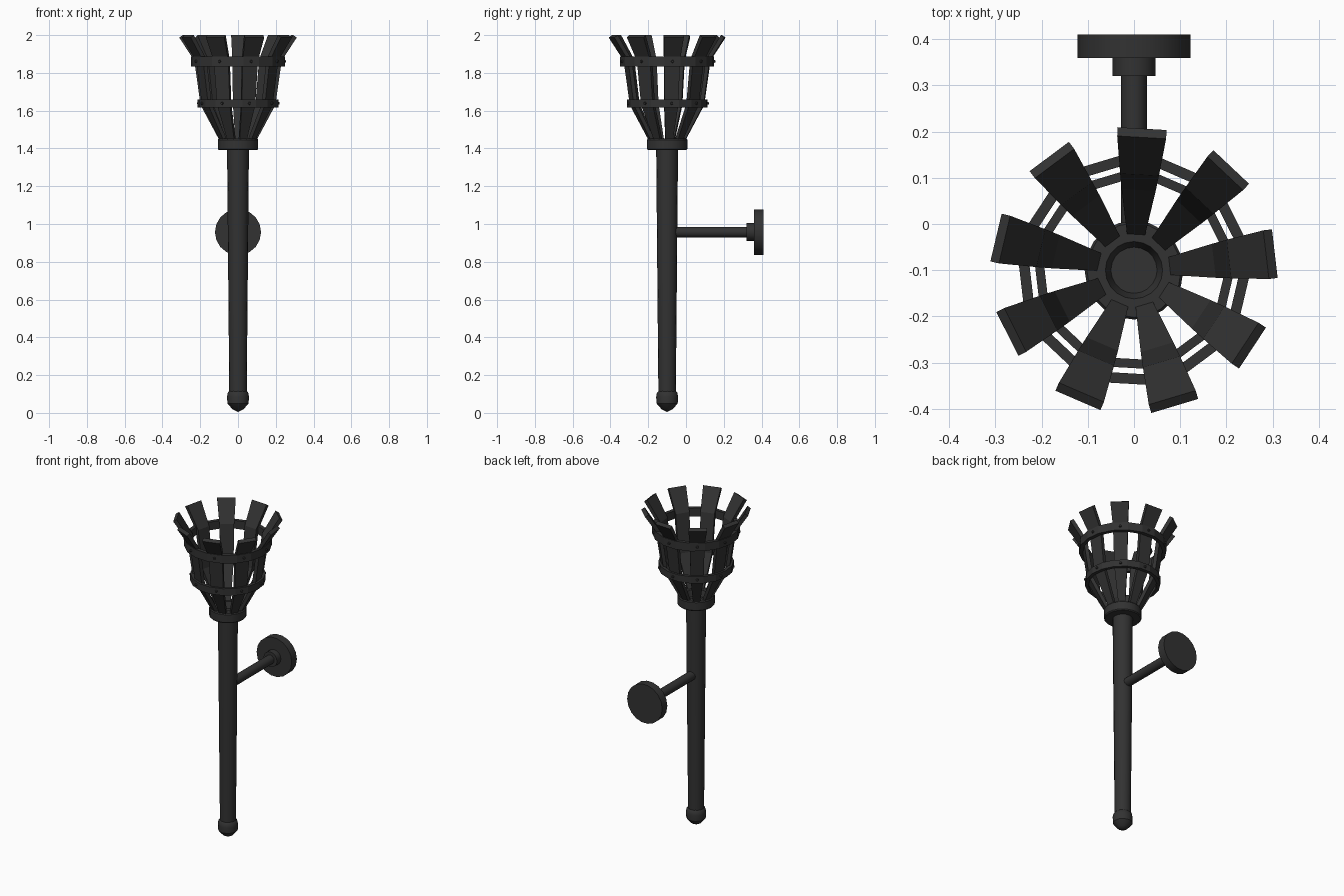
import bpy, bmesh, math
from mathutils import Matrix, Vector

if "Cube" in bpy.data.objects:
    bpy.data.objects.remove(bpy.data.objects["Cube"])

AXIS_Y = -0.10          # torch axis
SLATS = 9
PHASE = math.radians(6.7)

iron = bpy.data.materials.new("dark iron")
iron.diffuse_color = (0.032, 0.032, 0.032, 1)
iron.use_nodes = True
iron.node_tree.nodes["Principled BSDF"].inputs["Base Color"].default_value = iron.diffuse_color


def finish(name, bm, smooth=False):
    bmesh.ops.remove_doubles(bm, verts=bm.verts, dist=1e-5)
    bmesh.ops.recalc_face_normals(bm, faces=bm.faces)
    me = bpy.data.meshes.new(name)
    bm.to_mesh(me)
    bm.free()
    me.materials.append(iron)
    ob = bpy.data.objects.new(name, me)
    bpy.context.collection.objects.link(ob)
    if smooth:
        bpy.ops.object.select_all(action='DESELECT')
        ob.select_set(True)
        bpy.context.view_layer.objects.active = ob
        bpy.ops.object.shade_smooth_by_angle(angle=math.radians(35))
    return ob


def lathe(name, profile, sides, matrix, closed=False, smooth=True, phase=0.0):
    """Revolve (radius, height) points around local z."""
    bm = bmesh.new()
    rings = []
    for i in range(sides):
        a = phase + 2 * math.pi * i / sides
        rings.append([bm.verts.new((r * math.cos(a), r * math.sin(a), h)) for r, h in profile])
    n = len(profile)
    for i in range(sides):
        p, q = rings[i], rings[(i + 1) % sides]
        for j in range(n if closed else n - 1):
            k = (j + 1) % n
            bm.faces.new((p[j], q[j], q[k], p[k]))
    bmesh.ops.remove_doubles(bm, verts=bm.verts, dist=1e-5)
    bm.transform(matrix)
    return finish(name, bm, smooth)


upright = Matrix.Translation((0, AXIS_Y, 0))
# local z pointing towards +y, at the bracket height
to_wall = Matrix.Translation((0, 0, 0.957)) @ Matrix.Rotation(-math.pi / 2, 4, 'X')

# handle: tapered shaft, bottom knob, cup collar
lathe("shaft", [(0, 0.08), (0.046, 0.08), (0.058, 1.41), (0, 1.41)], 16, upright)
lathe("bottom_knob", [(0, 0.005), (0.03, 0.02), (0.056, 0.05), (0.058, 0.085),
                      (0.054, 0.107), (0.044, 0.117), (0, 0.117)], 12, upright)
lathe("collar", [(0, 1.392), (0.102, 1.392), (0.107, 1.398), (0.107, 1.446), (0.102, 1.452),
                 (0.062, 1.452), (0.05, 1.415), (0, 1.415)], 20, upright)

# wall bracket
lathe("bracket_arm", [(0, -0.07), (0.028, -0.07), (0.028, 0.33), (0, 0.33)], 12, to_wall)
lathe("bracket_boss", [(0, 0.32), (0.047, 0.32), (0.047, 0.365), (0, 0.365)], 16, to_wall)
lathe("wall_plate", [(0, 0.359), (0.122, 0.359), (0.122, 0.41), (0, 0.41)], 18, to_wall)

# basket slats: bent, widening bars
outer = [(0.092, 1.435), (0.195, 1.63), (0.228, 1.865), (0.307, 1.987)]
inner = [(0.074, 1.445), (0.174, 1.635), (0.207, 1.87), (0.288, 2.0)]
half_w = [0.019, 0.037, 0.042, 0.053]
for s in range(SLATS):
    bm = bmesh.new()
    sections = []
    for (ro, zo), (ri, zi), w in zip(outer, inner, half_w):
        sections.append([bm.verts.new(c) for c in
                         ((ro, -w, zo), (ro, w, zo), (ri, w, zi), (ri, -w, zi))])
    for a, b in zip(sections, sections[1:]):
        for j in range(4):
            k = (j + 1) % 4
            bm.faces.new((a[j], a[k], b[k], b[j]))
    bm.faces.new(sections[0])
    bm.faces.new(sections[-1])
    bm.transform(upright @ Matrix.Rotation(PHASE + s * math.tau / SLATS, 4, 'Z'))
    finish("basket_slat_%d" % (s + 1), bm)

# hoops around the basket, with a rivet on each slat
for label, ri, ro, z0, z1 in (("lower", 0.195, 0.215, 1.617, 1.66),
                              ("upper", 0.227, 0.25, 1.835, 1.886)):
    lathe(label + "_hoop", [(ri, z0), (ro, z0), (ro, z1), (ri, z1)], 18, upright,
          closed=True, smooth=False, phase=PHASE + math.pi / 18)
    bm = bmesh.new()
    for s in range(SLATS):
        m = (upright @ Matrix.Rotation(PHASE + s * math.tau / SLATS, 4, 'Z')
             @ Matrix.Translation((ro * math.cos(math.pi / 18), 0, (z0 + z1) / 2))
             @ Matrix.Rotation(math.pi / 2, 4, 'Y'))
        bmesh.ops.create_cone(bm, cap_ends=True, segments=8, radius1=0.010,
                              radius2=0.006, depth=0.018, matrix=m)
    finish(label + "_rivets", bm)
